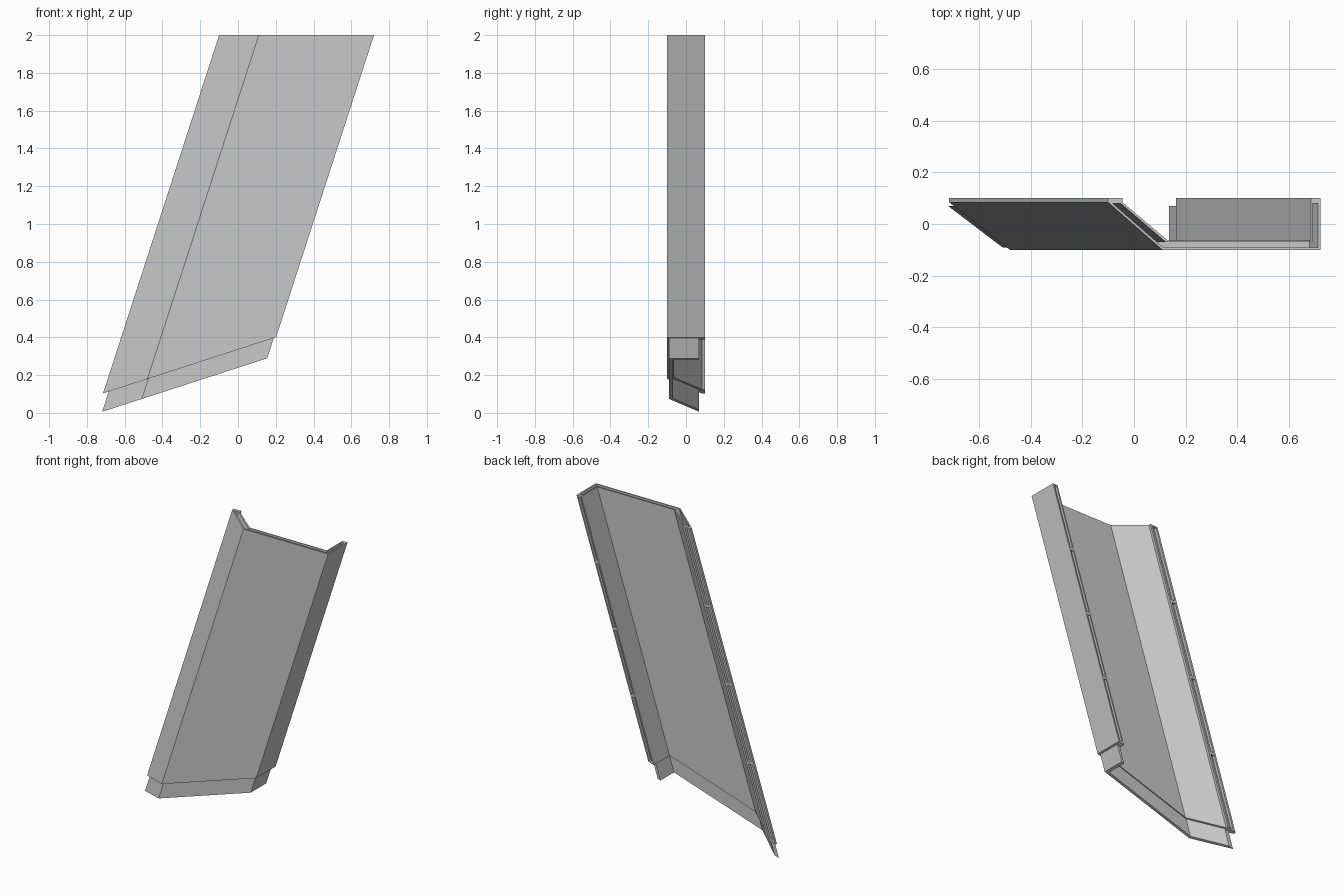
import bpy
import bmesh

default = bpy.data.objects.get("Cube")
if default:
    bpy.data.objects.remove(default, do_unlink=True)

LEAN = 0.324   # sideways run per unit of height
TOP = 2.0

grey = bpy.data.materials.new("plain_grey")
grey.use_nodes = True
colour = (0.58, 0.58, 0.58, 1)
grey.diffuse_color = colour
grey.node_tree.nodes["Principled BSDF"].inputs["Base Color"].default_value = colour


def on_plane(point, plane):
    """Slide a top-level profile point down the leaning axis to z = a + b*x."""
    x, y = point
    a, b = plane
    z = (a + b * (x - TOP * LEAN)) / (1 - b * LEAN)
    return (x - LEAN * (TOP - z), y, z)


def wall(name, outer, inner, upper, lower):
    """Leaning folded wall between an outer and an inner profile."""
    bm = bmesh.new()
    ring = outer + inner[::-1]
    n = len(ring)
    ends = [[bm.verts.new(on_plane(p, plane)) for p in ring] for plane in (lower, upper)]
    for i in range(n):
        j = (i + 1) % n
        bm.faces.new((ends[0][i], ends[0][j], ends[1][j], ends[1][i]))
    for end in ends:
        for i in range(len(outer) - 1):
            bm.faces.new((end[i], end[i + 1], end[n - 2 - i], end[n - 1 - i]))
    bmesh.ops.recalc_face_normals(bm, faces=bm.faces)
    mesh = bpy.data.meshes.new(name)
    bm.to_mesh(mesh)
    bm.free()
    mesh.materials.append(grey)
    obj = bpy.data.objects.new(name, mesh)
    bpy.context.collection.objects.link(obj)
    return obj


def carve(obj, cutter):
    """Cut one solid out of another and discard the cutter."""
    cutter.hide_render = True
    mod = obj.modifiers.new("cut", "BOOLEAN")
    mod.operation = "DIFFERENCE"
    mod.solver = "EXACT"
    mod.object = cutter
    bpy.context.view_layer.update()
    graph = bpy.context.evaluated_depsgraph_get()
    result = bpy.data.meshes.new_from_object(obj.evaluated_get(graph))
    obj.modifiers.clear()
    obj.data = result
    bpy.data.objects.remove(cutter, do_unlink=True)


flat_top = (TOP, 0)
square_end = (0.335, LEAN)
tongue_end = (0.239, LEAN)

# Main folded panel: slanted flange, front plate, side return
panel = wall("folded_panel",
             [(-.10, .10), (-.10, .084), (.11, -.10), (.72, -.10), (.72, .10)],
             [(-.045, .10), (-.045, .084), (.13, -.063), (.685, -.063), (.685, .10)],
             flat_top, square_end)

# Socket in the top end
carve(panel, wall("socket_cutter",
                  [(-.083, .08), (.113, -.091), (.711, -.091), (.711, .08)],
                  [(-.052, .08), (.122, -.069), (.69, -.069), (.69, .08)],
                  (TOP + 0.05, 0), (TOP - 0.1, 0)))

# Four grooves along each rear edge, separated by narrow bridges
for left, right in ((-.086, -.059), (.694, .711)):
    low = on_plane((left, 0), square_end)[2] + 0.01
    step = (TOP - low) / 4
    for i in range(4):
        z = low + i * step
        carve(panel, wall("groove_cutter",
                          [(left, .15), (left, .082)], [(right, .15), (right, .082)],
                          (z + step - 0.01, 0), (z + 0.008, 0)))

# Tongue projecting from the lower end
wall("lower_tongue",
     [(-.073, .07), (.115, -.09), (.709, -.09), (.709, .07)],
     [(-.045, .07), (.121, -.07), (.692, -.07), (.692, .07)],
     (0.36, LEAN), tongue_end)
